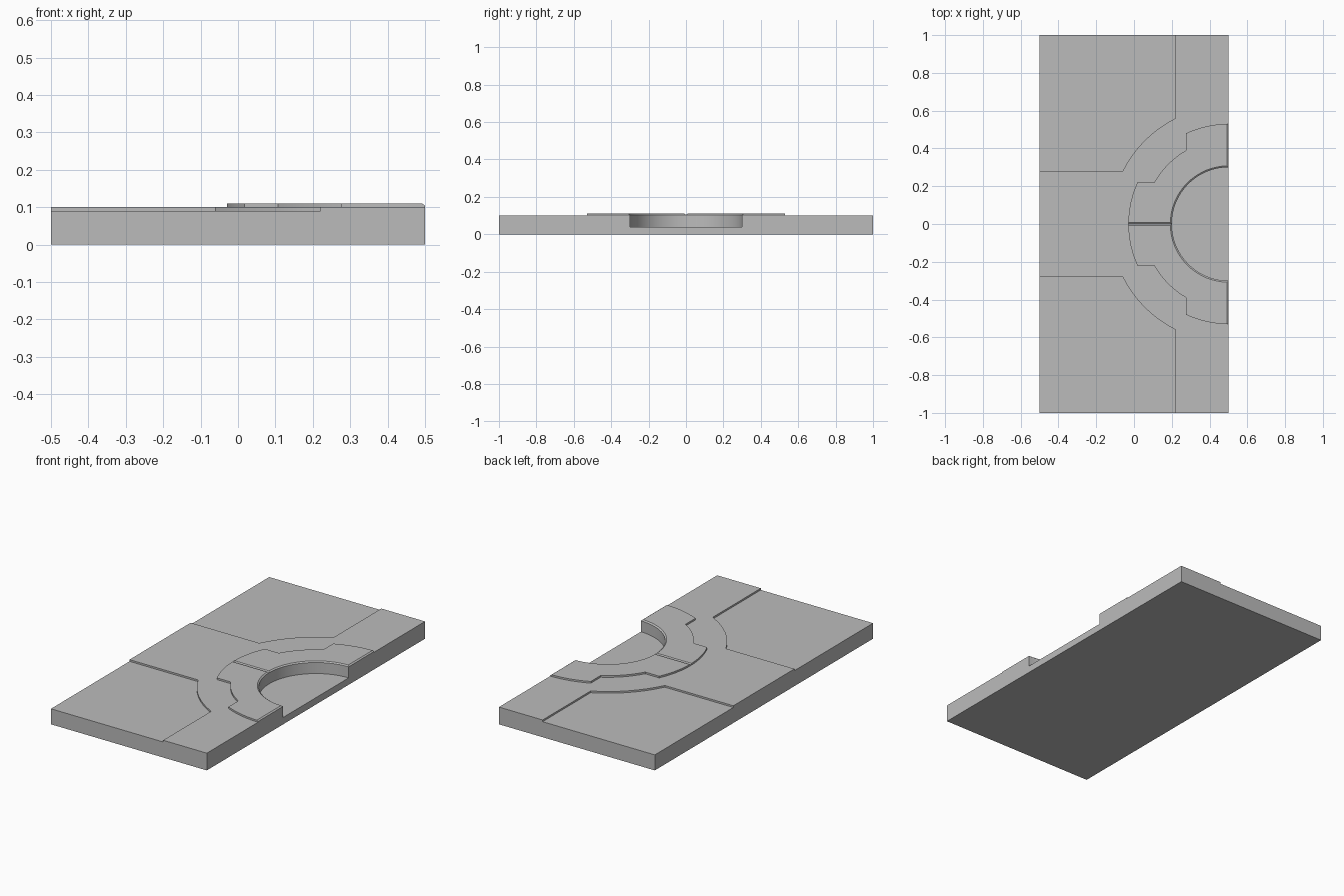
import bpy, bmesh
from math import sin, cos, radians, asin, acos, degrees

cube = bpy.data.objects.get("Cube")
if cube:
    bpy.data.objects.remove(cube, do_unlink=True)

grey = bpy.data.materials.new("plain grey")
grey.use_nodes = True
grey.diffuse_color = (0.5, 0.5, 0.5, 1)
grey.node_tree.nodes["Principled BSDF"].inputs["Base Color"].default_value = (0.5, 0.5, 0.5, 1)

EDGE = 0.5      # the side on which all arcs are centred
PIT = 0.3       # pit radius


def arc(r, a0, a1, n):
    """Points around (EDGE, 0); angle 0 points to -x, 90 to +y."""
    steps = [radians(a0 + (a1 - a0) * i / n) for i in range(n + 1)]
    return [(EDGE - r * cos(a), r * sin(a)) for a in steps]


def loft(name, layers, side=1):
    """Closed solid through (z, outline) layers; side=-1 mirrors it in y."""
    bm = bmesh.new()
    rings = [[bm.verts.new((x, y * side, z)) for x, y in pts] for z, pts in layers]
    for low, high in zip(rings, rings[1:]):
        for i in range(len(low)):
            j = (i + 1) % len(low)
            bm.faces.new((low[i], low[j], high[j], high[i]))
    bm.faces.new(rings[0][::-1])
    bm.faces.new(rings[-1])
    bmesh.ops.recalc_face_normals(bm, faces=bm.faces)
    mesh = bpy.data.meshes.new(name)
    bm.to_mesh(mesh)
    bm.free()
    mesh.materials.append(grey)
    ob = bpy.data.objects.new(name, mesh)
    bpy.context.collection.objects.link(ob)
    return ob


def activate(ob):
    bpy.ops.object.select_all(action="DESELECT")
    ob.select_set(True)
    bpy.context.view_layer.objects.active = ob


def carve(ob, cutter):
    cutter.hide_render = True
    mod = ob.modifiers.new("cut", "BOOLEAN")
    mod.operation, mod.solver, mod.object = "DIFFERENCE", "EXACT", cutter
    activate(ob)
    bpy.ops.object.modifier_apply(modifier=mod.name)
    bpy.data.objects.remove(cutter, do_unlink=True)


# Slab at path height
slab_outline = [(-0.5, -1), (0.5, -1), (0.5, 1), (-0.5, 1)]
slab = loft("slab", [(0, slab_outline), (0.1, slab_outline)])

# Sunken corner areas beside the paths
r_path, half = 0.626, 0.28
a = degrees(asin(half / r_path))
corner = [(-0.6, half)] + arc(r_path, a, 90 - a, 8) + [(EDGE - half, 1.1), (-0.6, 1.1)]
for side in (1, -1):
    carve(slab, loft("corner_cutter", [(0.09, corner), (0.2, corner)], side))

# Half-round pit open to the edge
pit = arc(PIT, -90, 90, 32) + [(0.6, PIT), (0.6, -PIT)]
carve(slab, loft("pit_cutter", [(0.04, pit), (0.2, pit)]))

# Stepped collar halves around the pit, softened along the inner edges
R, NOTCH = 0.53, 0.45
tab_y, tab_x = 0.22, 0.225
outer = (arc(R, 0, degrees(asin(tab_y / R)), 6)
         + arc(NOTCH, degrees(asin(tab_y / NOTCH)), degrees(acos(tab_x / NOTCH)), 6)
         + arc(R, degrees(acos(tab_x / R)), 90, 6))
collar = outer + arc(PIT, 90, 0, 16)
gap = 0.008


def inset(x, y):
    """Pull a point in from the pit, the centre line and the open edge."""
    dx, dy = x - EDGE, y
    r = (dx * dx + dy * dy) ** 0.5
    k = (PIT + gap) / r if r < PIT + gap else 1
    return min(EDGE + dx * k, EDGE - gap), max(dy * k, gap)


top = [inset(x, y) for x, y in collar]
parts = [slab]
for side, label in ((1, "back"), (-1, "front")):
    parts.append(loft("collar_" + label, [(0.1, collar), (0.104, collar), (0.11, top)], side))

for ob in parts:
    activate(ob)
    bpy.ops.object.shade_smooth_by_angle(angle=radians(25))
